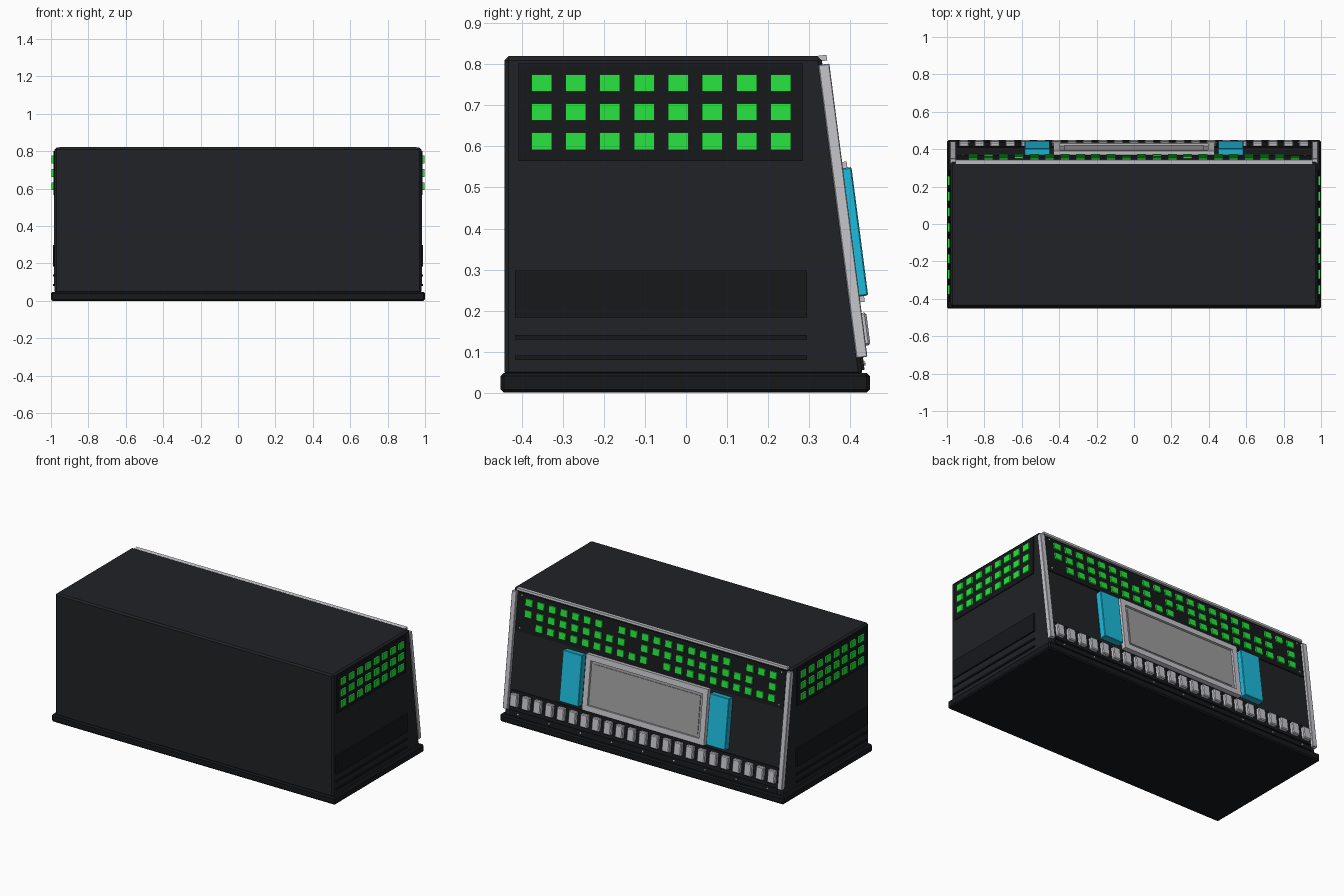
import bpy, bmesh, math
from mathutils import Matrix, Vector

if "Cube" in bpy.data.objects:
    bpy.data.objects.remove(bpy.data.objects["Cube"])

TILT = math.atan2(0.10, 0.77)          # lean of the sloping back panel
SLOPE = Matrix.Translation((0, 0.43, 0.05)) @ Matrix.Rotation(TILT, 4, 'X')


def mat(name, rgb):
    m = bpy.data.materials.new(name)
    m.diffuse_color = (*rgb, 1)
    m.use_nodes = True
    m.node_tree.nodes["Principled BSDF"].inputs["Base Color"].default_value = m.diffuse_color
    return m


BODY = mat("charcoal", (0.015, 0.016, 0.019))
DARK = mat("black", (0.008, 0.009, 0.011))
GREEN = mat("green_light", (0.02, 0.78, 0.05))
CYAN = mat("cyan", (0.012, 0.50, 0.72))
METAL = mat("light_metal", (0.56, 0.56, 0.60))
GLASS = mat("screen_grey", (0.34, 0.34, 0.34))


def finish(name, bm, material, bevel=0.0):
    bmesh.ops.recalc_face_normals(bm, faces=bm.faces)
    me = bpy.data.meshes.new(name)
    bm.to_mesh(me)
    bm.free()
    me.materials.append(material)
    ob = bpy.data.objects.new(name, me)
    bpy.context.collection.objects.link(ob)
    if bevel:
        mod = ob.modifiers.new("bevel", 'BEVEL')
        mod.width, mod.segments = bevel, 1
    return ob


def boxes(name, items, material, bevel=0.0, frame=Matrix()):
    """One object made of boxes given as (low corner, high corner)."""
    bm = bmesh.new()
    for lo, hi in items:
        lo, hi = Vector(lo), Vector(hi)
        size = hi - lo
        m = frame @ Matrix.Translation((lo + hi) / 2) @ Matrix.Diagonal((*size, 1))
        bmesh.ops.create_cube(bm, size=1, matrix=m)
    return finish(name, bm, material, bevel)


def up(z):
    return (z - 0.05) / math.cos(TILT)   # height z as distance along the slope


def panel(x0, x1, z0, z1, depth, start=-0.01):
    return (x0, start, up(z0)), (x1, depth, up(z1))


def slope_boxes(name, items, material, bevel=0.0):
    return boxes(name, items, material, bevel, SLOPE)


# Base plinth
boxes("base_plinth", [((-1, -0.452, 0), (1, 0.448, 0.048))], DARK, 0.008)

# Main cabinet: side profile swept across x
bm = bmesh.new()
profile = [(-0.443, 0.04), (-0.443, 0.82), (0.33, 0.82), (0.431, 0.04)]
face = bm.faces.new([bm.verts.new((-0.98, y, z)) for y, z in profile])
ext = bmesh.ops.extrude_face_region(bm, geom=[face])
bmesh.ops.translate(bm, vec=(1.96, 0, 0),
                    verts=[v for v in ext["geom"] if isinstance(v, bmesh.types.BMVert)])
finish("cabinet", bm, BODY, 0.01)

# Both sides: light panel, lights, vent plate and slats
for s, side in ((1, "right"), (-1, "left")):
    def out(y0, y1, z0, z1, x):
        a, b = sorted((s * 0.97, s * x))
        return (a, y0, z0), (b, y1, z1)
    boxes(side + "_light_panel", [out(-0.408, 0.285, 0.565, 0.802, 0.986)], DARK)
    lights = [out(y - 0.025, y + 0.025, z - 0.021, z + 0.021, 0.996)
              for y in (-0.352 + 0.0833 * i for i in range(8))
              for z in (0.613, 0.684, 0.755)]
    boxes(side + "_lights", lights, GREEN)
    boxes(side + "_vent_plate", [out(-0.417, 0.295, 0.183, 0.298, 0.99)], DARK)
    boxes(side + "_slats", [out(-0.417, 0.295, z - 0.005, z + 0.005, 0.988)
                            for z in (0.085, 0.135)], DARK)

# Sloping back: backing panels
slope_boxes("back_light_panel", [panel(-0.945, 0.945, 0.565, 0.80, 0.006)], DARK)
slope_boxes("key_strip", [panel(-0.945, 0.945, 0.095, 0.208, 0.006)], DARK)
slope_boxes("lower_strip", [panel(-0.945, 0.945, 0.055, 0.085, 0.006)], DARK)

# Rows of lights with a regular pattern of gaps
lights = []
for r, z in enumerate((0.753, 0.684, 0.615)):
    for c in range(22):
        if c % 11 != (7 + 2 * r) % 11:
            x = 0.861 - 0.082 * c
            lights.append(panel(x - 0.024, x + 0.024, z - 0.021, z + 0.021, 0.016))
slope_boxes("back_lights", lights, GREEN)

# Metal trim along the edges
slope_boxes("corner_rails", [panel(s * 0.968 - 0.016, s * 0.968 + 0.016, 0.085, 0.80, 0.017)
                             for s in (-1, 1)], METAL, 0.002)
slope_boxes("top_trim", [panel(-0.955, 0.955, 0.808, 0.822, 0.013)], METAL)

# Screen: frame bars around a recessed pane
slope_boxes("screen_frame", [
    panel(-0.43, 0.43, 0.525, 0.56, 0.028), panel(-0.43, 0.43, 0.218, 0.253, 0.028),
    panel(-0.43, -0.395, 0.253, 0.525, 0.028), panel(0.395, 0.43, 0.253, 0.525, 0.028)],
    METAL)
slope_boxes("screen_pane", [panel(-0.395, 0.395, 0.253, 0.525, 0.014)], GLASS)
slope_boxes("screen_inset", [panel(-0.375, 0.375, 0.272, 0.506, 0.018)], GLASS)

# Cyan blocks beside the screen
slope_boxes("cyan_blocks", [panel(s * 0.518 - 0.068, s * 0.518 + 0.068, 0.232, 0.545, 0.038)
                            for s in (-1, 1)], CYAN, 0.003)

# Row of keys, each a plate with a raised cap
xs = [-0.909 + 0.0826 * i for i in range(23)]
slope_boxes("keys", [panel(x - 0.026, x + 0.026, 0.112, 0.192, 0.028) for x in xs], METAL, 0.005)

# Small screws at the panel corners and along the foot
bm = bmesh.new()
spots = [(s * 0.915, z) for s in (-1, 1) for z in (0.588, 0.785)]
spots += [(-0.88 + 0.22 * i, 0.07) for i in range(9)]
for x, z in spots:
    m = SLOPE @ Matrix.Translation((x, 0.006, up(z))) @ Matrix.Rotation(math.pi / 2, 4, 'X')
    bmesh.ops.create_cone(bm, cap_ends=True, segments=8, radius1=0.005, radius2=0.005,
                          depth=0.008, matrix=m)
finish("screws", bm, METAL)
